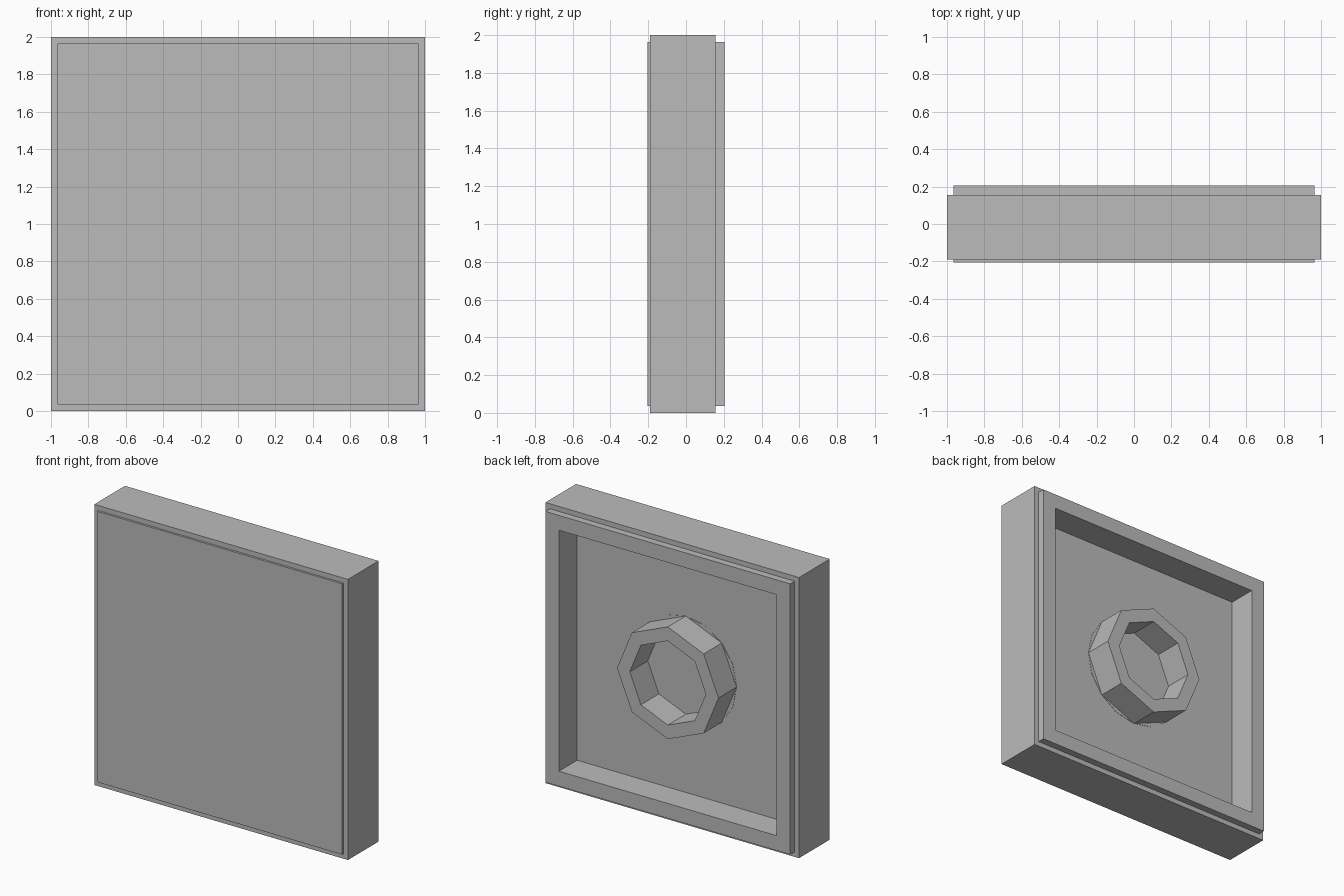
import bpy, bmesh
from math import pi, sin, cos

cube = bpy.data.objects.get("Cube")
if cube:
    bpy.data.objects.remove(cube, do_unlink=True)

grey = bpy.data.materials.new("mid_grey")
grey.use_nodes = True
grey.diffuse_color = (0.5, 0.5, 0.5, 1)
grey.node_tree.nodes["Principled BSDF"].inputs["Base Color"].default_value = (0.5, 0.5, 0.5, 1)

BACK, FLOOR = 0.205, 0.0


def add_object(name, bm):
    bmesh.ops.recalc_face_normals(bm, faces=bm.faces)
    mesh = bpy.data.meshes.new(name)
    bm.to_mesh(mesh)
    bm.free()
    mesh.materials.append(grey)
    obj = bpy.data.objects.new(name, mesh)
    bpy.context.collection.objects.link(obj)
    return obj


def inset_and_move(bm, face, margin, dy):
    """Inset a face, then push the inner face along y with straight walls."""
    bmesh.ops.inset_region(bm, faces=[face], thickness=margin)
    inner = bmesh.ops.extrude_discrete_faces(bm, faces=[face])["faces"][0]
    bmesh.ops.translate(bm, verts=inner.verts, vec=(0, dy, 0))
    return inner


def lathe(name, profile, sides, closed):
    """Sweep a (radius, y) profile around the y axis through the centre."""
    bm = bmesh.new()
    rings = []
    for r, y in profile:
        angles = [2 * pi * i / sides for i in range(sides)]
        rings.append([bm.verts.new((r * cos(a), y, 1 + r * sin(a))) for a in angles])
    pairs = list(zip(rings, rings[1:]))
    if closed:
        pairs.append((rings[-1], rings[0]))
    else:
        bm.faces.new(rings[-1])
        bm.faces.new(rings[0])
    for a, b in pairs:
        for i in range(sides):
            j = (i + 1) % sides
            bm.faces.new((a[i], a[j], b[j], b[i]))
    return add_object(name, bm)


# Square tile: raised front panel, stepped back rim and a deep back recess
bm = bmesh.new()
bmesh.ops.create_cube(bm, size=1)
for v in bm.verts:
    v.co = (v.co.x * 2, 0.155 if v.co.y > 0 else -0.19, v.co.z * 2 + 1)
bm.normal_update()
back = max(bm.faces, key=lambda f: f.normal.y)
front = min(bm.faces, key=lambda f: f.normal.y)
inset_and_move(bm, front, 0.05, -0.015)
rim = inset_and_move(bm, back, 0.05, BACK - 0.155)
inset_and_move(bm, rim, 0.15, FLOOR - BACK)
add_object("tile_body", bm)

# Eight-sided tube in the recess, on a thin rounder base disc
lathe("centre_tube", [(0.4, FLOOR), (0.4, BACK), (0.3, BACK), (0.3, FLOOR)], 8, True)
lathe("tube_base", [(0.4, FLOOR - 0.005), (0.4, FLOOR + 0.002)], 16, False)
